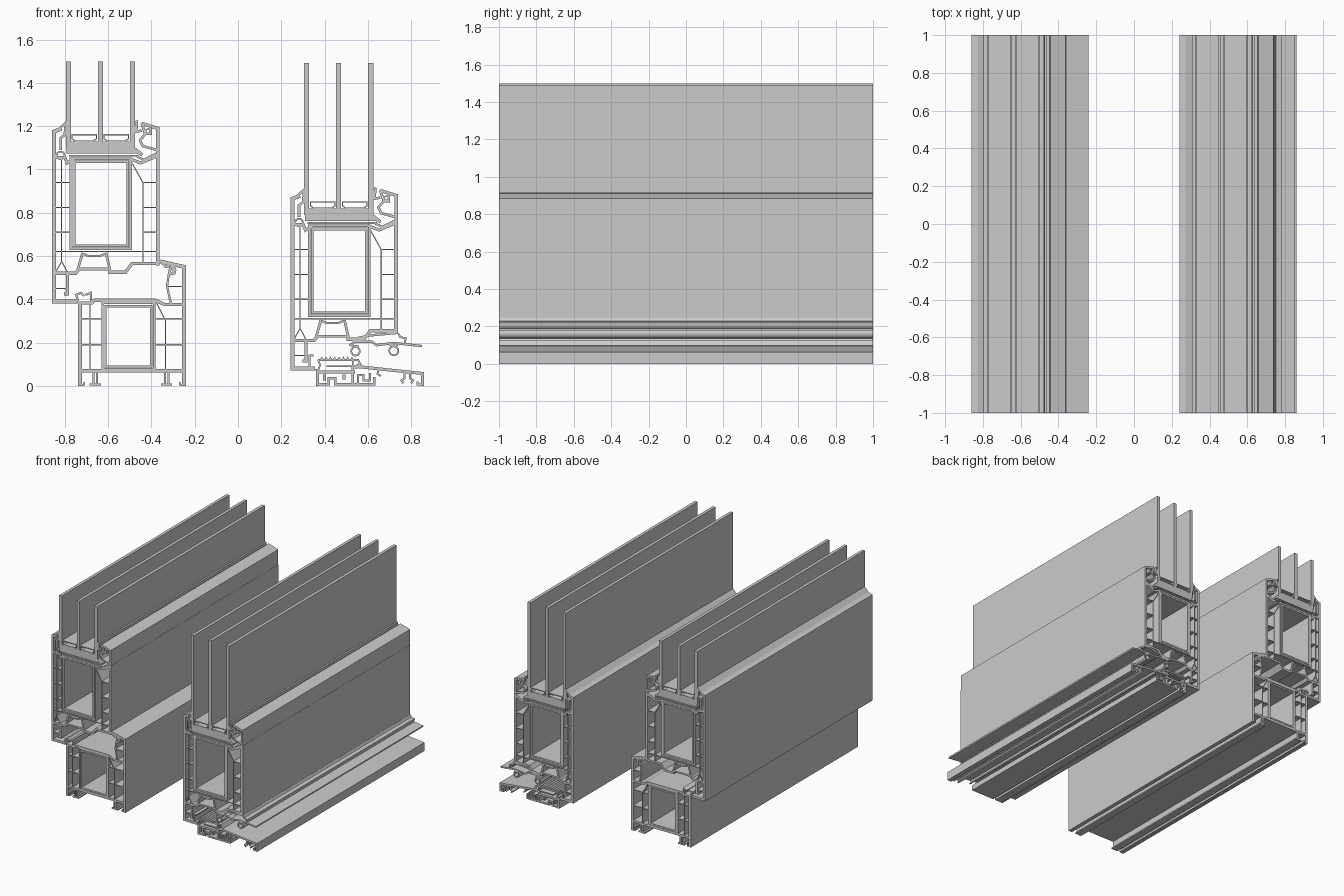
import bpy, bmesh, math
from mathutils import Vector

# All section coordinates are (x, z) in hundredths of a unit; every part runs y = -1 .. 1


def offsets(pts, t, closed):
    """Left and right mitred offsets of a section path."""
    P = [Vector(p) for p in pts]
    n = len(P)
    out = []
    for i in range(n):
        dirs = []
        if i > 0 or closed:
            dirs.append((P[i] - P[i - 1]).normalized())
        if i < n - 1 or closed:
            dirs.append((P[(i + 1) % n] - P[i]).normalized())
        norms = [Vector((-d.y, d.x)) for d in dirs]
        m = sum(norms, Vector((0, 0)))
        m = m.normalized() if m.length > 0.01 else norms[0]
        k = t / 2 / max(0.45, m.dot(norms[0]))
        out.append((P[i] + m * k, P[i] - m * k))
    return out


def part(name, walls=(), solids=(), move=(0, 0)):
    """walls: (thickness, closed, points); solids: filled polygons."""
    bm = bmesh.new()

    def vert(p, y):
        return bm.verts.new(((p[0] + move[0]) / 100, y, (p[1] + move[1]) / 100))

    for t, closed, pts in walls:
        secs = [[vert(a, -1), vert(b, -1), vert(b, 1), vert(a, 1)]
                for a, b in offsets(pts, t, closed)]
        n = len(secs)
        for i in range(n if closed else n - 1):
            s, e = secs[i], secs[(i + 1) % n]
            for k in range(4):
                bm.faces.new((s[k], s[(k + 1) % 4], e[(k + 1) % 4], e[k]))
        if not closed:
            bm.faces.new(secs[0])
            bm.faces.new(secs[-1])
    for pts in solids:
        f = [vert(p, -1) for p in pts]
        b = [vert(p, 1) for p in pts]
        bm.faces.new(f)
        bm.faces.new(b)
        for i in range(len(f)):
            j = (i + 1) % len(f)
            bm.faces.new((f[i], f[j], b[j], b[i]))
    bmesh.ops.recalc_face_normals(bm, faces=bm.faces)
    me = bpy.data.meshes.new(name)
    bm.to_mesh(me)
    bm.free()
    ob = bpy.data.objects.new(name, me)
    bpy.context.collection.objects.link(ob)
    return ob


def box(x0, z0, x1, z1):
    return [(x0, z0), (x1, z0), (x1, z1), (x0, z1)]


def tube(t, x0, z0, x1, z1):
    h = t / 2
    return (t, True, box(x0 + h, z0 + h, x1 - h, z1 - h))


def ring(cx, cz, r, t, n=14):
    return (t, True, [(cx + r * math.cos(2 * math.pi * i / n),
                       cz + r * math.sin(2 * math.pi * i / n)) for i in range(n)])


def line(t, *pts):
    return (t, False, pts)


def sash(tag, move, glass_top):
    # main sash walls
    part(tag + "_sash_walls", [
        line(1.8, (-81.5, 118.8), (-85.1, 117.5), (-85.1, 39), (-74.5, 39)),
        line(1.5, (-85, 52), (-75, 52), (-73.5, 54)),
        line(1.5, (-78.8, 52), (-78.8, 42.5), (-80.5, 42.5)),
        line(1.2, (-71.8, 61.5), (-74, 54), (-59.3, 54), (-61, 61.5)),
        line(1.0, (-71.5, 61), (-69, 60), (-64, 60), (-61.5, 61)),
        line(1.5, (-60, 52.5), (-52, 52.5), (-49, 56.5), (-37, 56.5)),
        line(1.8, (-37.1, 108), (-37.1, 55.7)),
        tube(1.2, -77.8, 62.8, -49, 105.5),
        line(1.4, (-84.5, 105.5), (-80, 105.5), (-79, 103), (-76, 104.8)),
        line(1.4, (-49.5, 104.8), (-45, 103), (-37.2, 106.3)),
    ], move=move)
    # thin chamber webs
    webs = [line(0.5, (x0, z), (x1, z)) for z in (94, 82.5, 71)
            for x0, x1 in ((-84.5, -77.5), (-44.2, -37.8))]
    webs += [line(0.5, (-84.5, 62), (-37.8, 62)),
             line(0.5, (-81.5, 105), (-81.5, 57.5)),
             line(0.5, (-84.3, 52.5), (-81.5, 57.5), (-78.8, 52.5)),
             line(0.5, (-84.5, 45), (-79, 45)),
             line(0.5, (-49, 103), (-44, 94), (-44, 57))]
    part(tag + "_sash_webs", webs, move=move)
    part(tag + "_sash_steel_core", [tube(1.2, -76.4, 64.2, -50.4, 104.1)], move=move)
    # glazing bead on the inner side
    part(tag + "_glazing_bead", [
        line(1.5, (-44.5, 121.3), (-37.1, 119), (-37.1, 107.5)),
        line(1.3, (-44.5, 121.3), (-42.8, 116.5), (-40.5, 116.5), (-40.5, 119)),
        line(1.2, (-42.8, 116.5), (-45.3, 113.5), (-44, 110.8), (-37.5, 109)),
        line(1.0, (-46.8, 106), (-43.5, 104.5), (-38, 107.3)),
    ], move=move)
    # gaskets against the glass and the frame
    part(tag + "_glass_gaskets", [
        line(1.2, (-82.5, 118.8), (-79.9, 121.5), (-80, 116), (-82, 114.5), (-82, 109)),
        ring(-82, 106.5, 1.8, 0.8, 10),
        line(1.2, (-46.8, 122.6), (-47, 117.5), (-44.5, 118)),
        ring(-41.5, 117.5, 1.2, 0.7, 10),
    ], move=move)
    # three panes with spacers, edge seal and setting block
    panes = [(-79.6, -77.3), (-64.8, -62.5), (-50, -47.6)]
    part(tag + "_glass_panes",
         solids=[box(a, 110, b, glass_top - move[1]) for a, b in panes], move=move)
    gaps = [(panes[i][1], panes[i + 1][0]) for i in range(2)]
    part(tag + "_glass_spacers", [
        (0.6, True, [(a + 2, 113.2), (b - 2, 113.2), (b - .6, 114.2), (b - .6, 116),
                     (a + .6, 116), (a + .6, 114.2)]) for a, b in gaps], move=move)
    part(tag + "_edge_seal", solids=[box(a, 110, b, 113) for a, b in gaps], move=move)
    part(tag + "_setting_block", [line(0.8, (-78, 106.3), (-46, 106.3))],
         [[(-79.3, 107.3), (-46.5, 107.3), (-44.5, 106), (-44, 107.5), (-47.2, 110),
           (-79.3, 110)]], move=move)


sash("window", (0, 0), 149.8)
sash("door", (110.2, -31), 149.2)

# fixed window frame below the left sash
part("frame_walls", [
    line(1.8, (-73.1, 0), (-73.1, 38.5)),
    line(1.8, (-36, 57.5), (-25, 55), (-25, 0)),
    line(1.5, (-73.5, 38.3), (-67.5, 38.3), (-66.5, 39.5), (-38, 39.5), (-34, 37.6), (-25, 37.6)),
    line(1.0, (-31, 38), (-32.8, 46), (-32, 51.5), (-30.5, 56)),
    line(1.2, (-32, 51.5), (-29.5, 52), (-29.8, 55.5)),
    line(1.5, (-73.5, 7), (-25, 7)),
    tube(1.2, -63.2, 7, -38.2, 39),
], move=(0, 0))
frame_webs = [line(0.5, (x0, z), (x1, z)) for z in (31, 19)
              for x0, x1 in ((-72.5, -63), (-38.5, -25.5))]
frame_webs += [line(0.5, (-68.5, 38), (-68.5, 7)), line(0.5, (-38, 39), (-33.5, 30), (-33.5, 7)),
               line(0.5, (-32.5, 46), (-25.5, 46))]
part("frame_webs", frame_webs)
part("frame_steel_core", [tube(1.1, -61.9, 8.4, -39.5, 37.4)])
# feet under the frame
feet = [line(0.7, (-73.1, 0.5), (-71, 0.5), (-71, 1.8)), line(0.7, (-25, 0.5), (-27, 0.5), (-27, 1.8))]
for x in (-66, -33):
    feet += [line(1.0, (x - .8, 6.5), (x - .8, 1)), line(1.0, (x + .8, 6.5), (x + .8, 1)),
             line(1.0, (x - 2.6, 0.6), (x + 2.6, 0.6))]
part("frame_feet", feet)
# seals between frame and sash
part("frame_gaskets", [
    line(1.0, (-73.5, 38), (-74.8, 42), (-72.5, 43), (-71, 41.5)),
    line(1.0, (-68, 39), (-68, 43), (-70.5, 42)),
    line(0.8, (-72.5, 31), (-70, 31)),
    line(1.1, (-36.3, 57.8), (-33.5, 55), (-31.5, 55.5)),
    ring(-30.3, 53.5, 1.5, 0.7, 10),
])

# door threshold under the right sash
part("threshold_body", [
    line(1.4, (36.7, 0), (36.7, 6.5), (54, 6.5)),
    line(1.2, (36.5, 0.7), (42, 0.7), (42, 3.5), (45, 3.5), (45, 0.7), (53, 0.7)),
    line(1.2, (40, 6.5), (40, 2.5)), line(1.2, (49, 6.5), (49, 3)),
    line(1.2, (53, 0.7), (53, 8.5), (55.5, 8.5)),
    line(1.2, (53, 0.7), (63, 0.7), (63, 4)),
    line(1.0, (55.5, 1), (55.5, 5), (58, 5), (58, 2.5), (61, 2.5), (61, 6)),
])
part("threshold_ramp", [
    line(1.4, (54, 9), (58, 8.6), (85.3, 5.7), (85.3, 0)),
    line(1.0, (85.5, 0.6), (83, 0.6), (83, 2)),
    line(0.9, (65, 7.6), (64.5, 5.5), (66, 4.5)),
    line(0.9, (77, 6.5), (77, 3.5), (75.5, 2.5), (76.5, 1.2)),
    line(0.9, (79.5, 6.2), (79.5, 3.5), (81, 2.5), (80, 1.2)),
])
# ribbed seal strip on the threshold
part("threshold_seal", [
    line(1.0, (37, 12), (55.5, 12), (56.5, 10), (54, 9)),
    line(0.8, (28, 7.4), (37, 7.4), (38, 9.5), (37, 12)),
    line(0.8, (41, 9), (53, 9)), line(0.8, (53, 9), (53, 12)),
    line(0.8, (33, 8), (33, 14), (35, 14)),
], [[(x, 12.3), (x + 1.4, 12.3), (x + .7, 13.6)] for x in range(38, 54, 2)])
# weather bar and its bulb seals
part("weather_bar", [
    line(1.1, (51.5, 18.7), (54, 20.3), (62, 20.3), (64, 18.8), (72, 19.8), (85, 18.4)),
    line(1.1, (53, 20.5), (56, 22.3), (61, 23.3), (74, 24.5)),
    line(0.9, (74, 24.3), (75, 22.5), (77.5, 22), (77, 19.5)),
])
part("bulb_seals", [ring(54.3, 16, 2, 0.8), ring(72, 16.2, 2.1, 0.8),
                    line(0.8, (52.5, 18.5), (56, 18.3)), line(0.8, (70, 18.9), (74, 18.7))])
